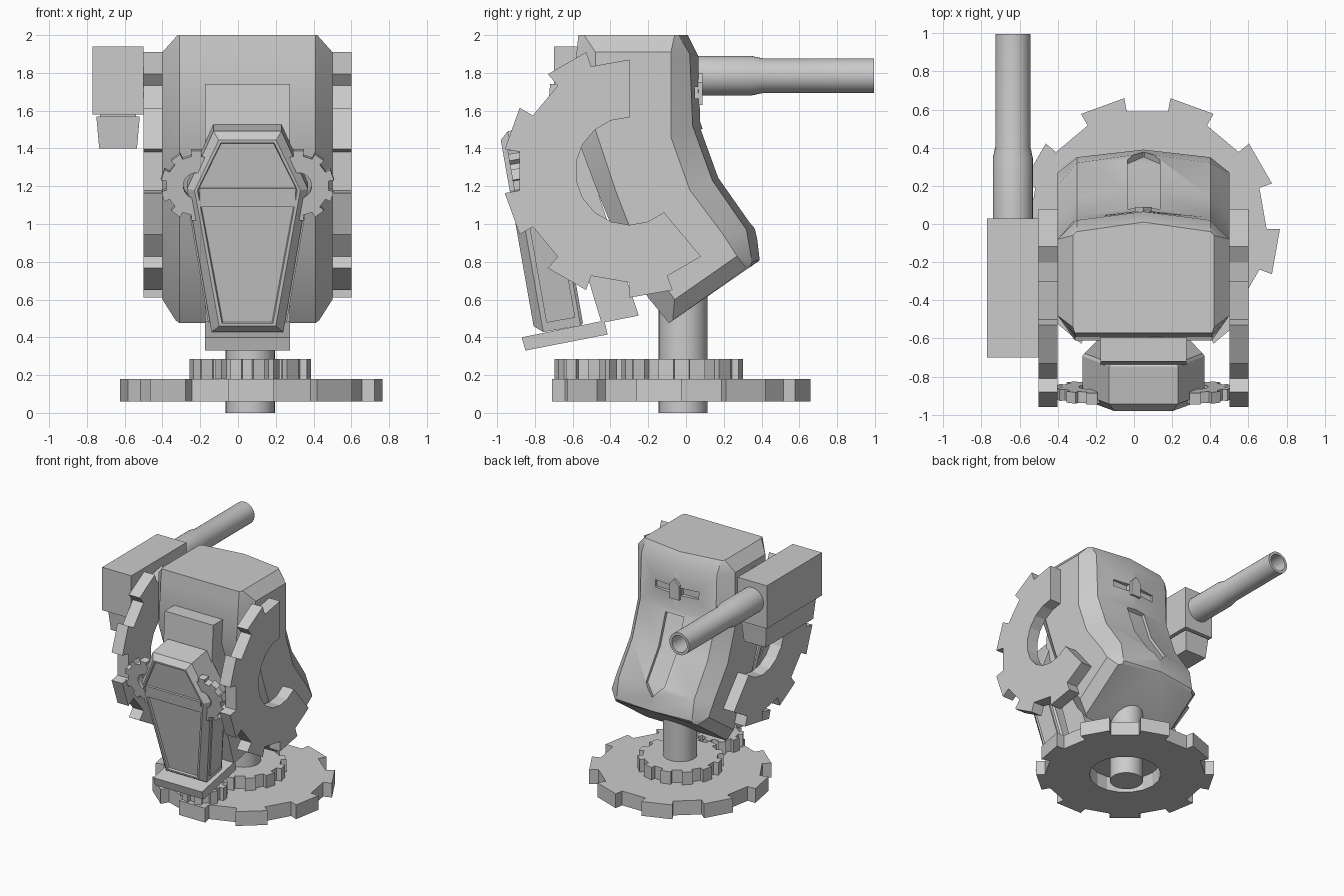
import bpy, bmesh
from math import sin, cos, radians, pi
from mathutils import Matrix, Vector

if "Cube" in bpy.data.objects:
    bpy.data.objects.remove(bpy.data.objects["Cube"])

CX = 0.05  # mirror plane of the turret head


def finish(name, bm, mat=None, smooth=None):
    bmesh.ops.remove_doubles(bm, verts=bm.verts, dist=1e-5)
    bmesh.ops.recalc_face_normals(bm, faces=bm.faces)
    me = bpy.data.meshes.new(name)
    bm.to_mesh(me)
    bm.free()
    if mat:
        me.transform(mat)
    ob = bpy.data.objects.new(name, me)
    bpy.context.collection.objects.link(ob)
    if smooth:
        shade(ob, smooth)
    return ob


def activate(ob):
    bpy.ops.object.select_all(action='DESELECT')
    ob.select_set(True)
    bpy.context.view_layer.objects.active = ob


def shade(ob, deg):
    activate(ob)
    bpy.ops.object.shade_smooth_by_angle(angle=radians(deg))


def loft(name, rings, closed=False, mat=None, smooth=None):
    """Bridge equal-length closed rings; cap the ends unless closed."""
    bm = bmesh.new()
    vs = [[bm.verts.new(p) for p in r] for r in rings]
    n, m = len(vs[0]), len(vs)
    for k in range(m if closed else m - 1):
        a, b = vs[k], vs[(k + 1) % m]
        for i in range(n):
            j = (i + 1) % n
            bm.faces.new((a[i], a[j], b[j], b[i]))
    if not closed:
        bm.faces.new(vs[0])
        bm.faces.new(vs[-1])
    return finish(name, bm, mat, smooth)


def box(name, x0, x1, y0, y1, z0, z1, mat=None, taper=0.0):
    t = taper
    return loft(name, [
        [(x0 + t, y0 + t, z0), (x1 - t, y0 + t, z0), (x1 - t, y1 - t, z0), (x0 + t, y1 - t, z0)],
        [(x0, y0, z1), (x1, y0, z1), (x1, y1, z1), (x0, y1, z1)]], mat=mat)


def gear(name, n, tip, root, hole, thick, first, mat, count=None):
    """Flat gear ring; with count it becomes an open arc of that many teeth."""
    p = 360 / n
    w = p / 2
    pts = [(first - w, root)] if count else []
    for k in range(count or n):
        s = first + k * p
        pts += [(s, root), (s, tip), (s + w, tip), (s + w, root)]
    if count:
        pts.append((pts[-1][0] + w, root))
    rings = []
    for a, r in pts:
        c, s = cos(radians(a)), sin(radians(a))
        rings.append([(c * r, s * r, 0), (c * r, s * r, thick),
                      (c * hole, s * hole, thick), (c * hole, s * hole, 0)])
    return loft(name, rings, closed=not count, mat=mat)


def lathe(name, prof, mat, n=32):
    """Revolve (radius, height) points round local z."""
    return loft(name, [[(r * cos(2 * pi * i / n), r * sin(2 * pi * i / n), h)
                        for i in range(n)] for r, h in prof], mat=mat, smooth=35)


def cut(ob, cutter):
    md = ob.modifiers.new("cut", 'BOOLEAN')
    md.operation, md.solver, md.object = 'DIFFERENCE', 'EXACT', cutter
    activate(ob)
    bpy.ops.object.modifier_apply(modifier=md.name)
    bpy.data.objects.remove(cutter)


T = Matrix.Translation

# Base gear, pinions and shaft
gear("base_gear", 9, 0.695, 0.625, 0.28, 0.12, 20, T((0.07, -0.025, 0.06)))
gear("centre_pinion", 12, 0.325, 0.285, 0.1, 0.105, 7, T((0.065, -0.02, 0.18)))
gear("idler_pinion", 9, 0.18, 0.145, 0.03, 0.105, 0, T((0.05, -0.52, 0.18)))
lathe("shaft", [(0.13, 0), (0.13, 0.8)], T((0.065, -0.015, 0)))

# Head: each level has front centre, front cheek, side front, side back, back (x, y, z)
levels = [
    [(0, .01, 2), (.35, -.04, 2), (.37, -.06, 2), (.37, -.54, 2), (.36, -.57, 2)],
    [(0, .065, 1.89), (.35, .02, 1.9), (.45, -.08, 1.91), (.45, -.48, 1.91), (.36, -.58, 1.9)],
    [(0, .075, 1.54), (.35, .035, 1.52), (.45, -.08, 1.46), (.45, -.48, 1.5), (.36, -.61, 1.55)],
    [(0, .18, 1.25), (.35, .14, 1.23), (.45, .02, 1.18), (.45, -.37, 1.17), (.36, -.48, 1.2)],
    [(0, .37, .98), (.35, .32, .97), (.45, .2, .94), (.45, -.25, .86), (.36, -.35, .88)],
    [(0, .39, .81), (.35, .35, .80), (.45, .27, .83), (.45, -.06, .6), (.36, -.2, .61)],
    [(0, .38, .80), (.35, .34, .775), (.38, .32, .765), (.38, -.07, .49), (.36, -.09, .475)],
]
head = loft("head_hull", [[(CX + x, y, z) for x, y, z in L] +
                          [(CX - x, y, z) for x, y, z in reversed(L[1:])] for L in levels])

# Face: pointed nose groove and two eye slots
groove = []
for y, z, w in [(.09, 1.5, .085), (.18, 1.25, .085), (.35, 1.01, .085), (.385, .92, .004)]:
    groove.append([(CX - w, y - .035, z - .01), (CX + w, y - .035, z - .01),
                   (CX + w, y + .08, z + .04), (CX - w, y + .08, z + .04)])
cut(head, loft("groove_cutter", groove))
for s in (-1, 1):
    a, b = sorted((CX + s * 0.05, CX + s * 0.2))
    cut(head, box("eye_cutter", a, b, 0.03, 0.2, 1.665, 1.725))
shade(head, 30)
crest = [(-.045, 1.63), (.045, 1.63), (.045, 1.75), (0, 1.8), (-.045, 1.75)]
loft("brow_crest", [[(CX + x, y, z) for x, z in crest] for y in (0.04, 0.088)])

# Side gear arcs
for name, x in (("left_side_gear", -0.5), ("right_side_gear", 0.5)):
    m = Matrix(((0, 0, 1, x), (1, 0, 0, -0.3), (0, 1, 0, 1.28), (0, 0, 0, 1)))
    gear(name, 9, 0.67, 0.59, 0.285, 0.1, 110, m, count=5)

# Back bracket with foot
prof = [(-.57, 1.74), (-.72, 1.74), (-.74, 1.45), (-.45, .485), (-.87, .40),
        (-.85, .33), (-.415, .415), (-.43, .48), (-.25, .515), (-.56, 1.45)]
loft("back_bracket", [[(x, y, z) for y, z in prof] for x in (CX - .225, CX + .225)])

# Casket: hexagonal case with bevelled lid and recessed panel, leaning back
lean = T((CX, -0.8, 0.42)) @ Matrix.Rotation(radians(10), 4, 'X')


def hexagon(y, d):
    return [(-.19 + d, y, d), (.19 - d, y, d), (.32 - d, y, .77),
            (.18 - d * .7, y, 1.08 - d), (-.18 + d * .7, y, 1.08 - d), (-.32 + d, y, .77)]


loft("casket", [hexagon(y, d) for y, d in
                ((.26, .01), (.245, 0), (.045, 0), (0, .04), (0, .055), (.015, .06))], mat=lean)
box("casket_belt", -.255, .255, 0.0, .05, .68, .78, mat=lean)
for s, side in ((-1, "left"), (1, "right")):
    # Bevelled side strips and hinge gears of the casket
    rail = [(s * (.19 + .13 * t), y, .77 * t) for t, y in ((.06, .07), (.06, .225), (.92, .225), (.92, .07))]
    loft(side + "_casket_panel", [rail, [(x + s * .01, y, z) for x, y, z in rail]], mat=lean)
    m = lean @ T((s * 0.27, 0.085, 0.79)) @ Matrix.Rotation(pi / 2, 4, 'X')
    gear(side + "_hinge_gear", 10, 0.19, 0.16, 0.07, 0.06, 9, m)

# Gun: housing, magazine and hollow barrel
box("gun_housing", -.77, -.5, -.7, .03, 1.58, 1.94)
box("gun_magazine", -.75, -.52, -.65, .01, 1.4, 1.57, taper=0.015)
box("magazine_neck", -.73, -.54, -.62, -.02, 1.55, 1.6)
lathe("gun_barrel", [(.105, 0), (.105, .33), (.092, .39), (.092, .98), (.07, .98), (.07, .6)],
      T((-.635, .015, 1.785)) @ Matrix.Rotation(-pi / 2, 4, 'X'))
